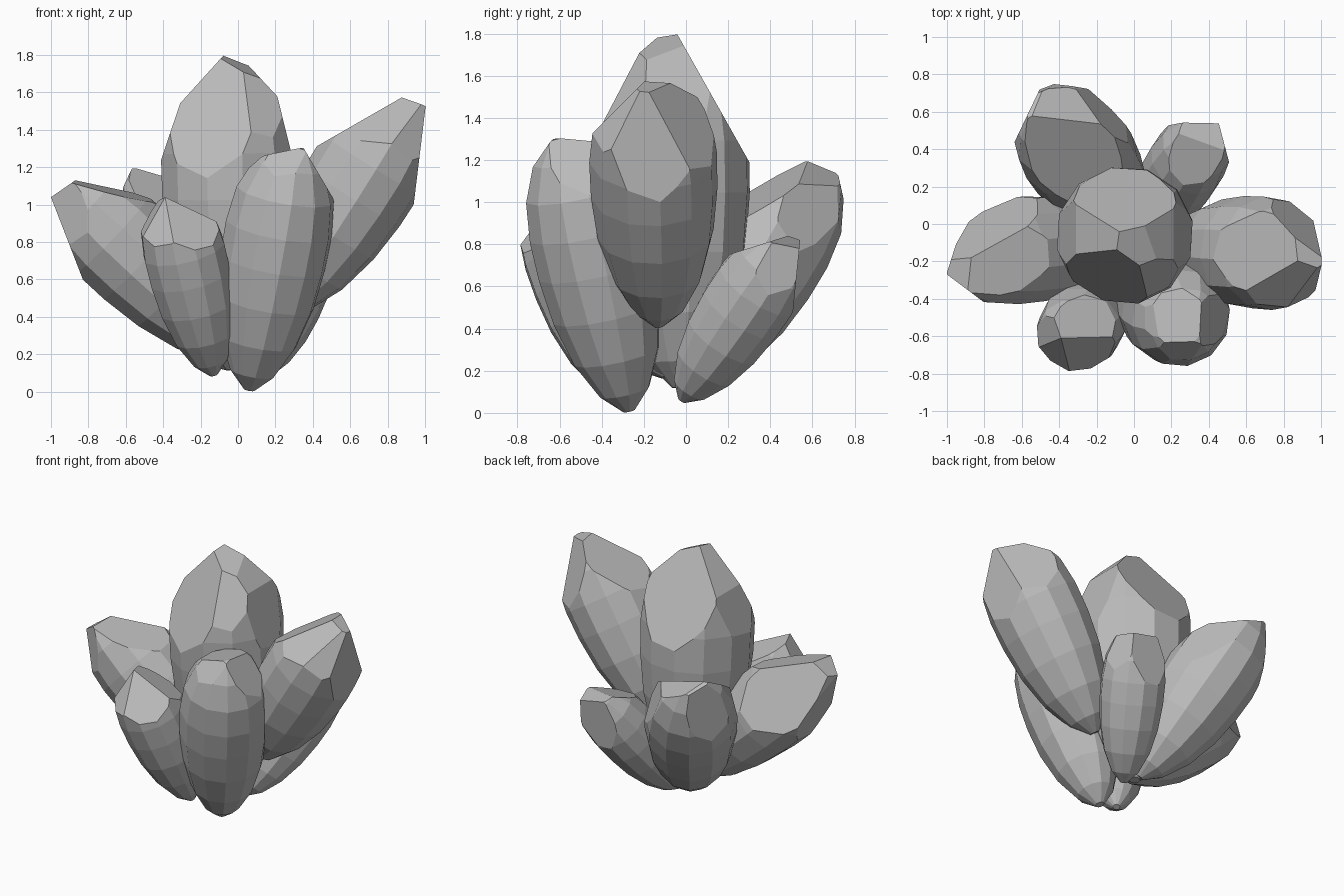
import bpy, bmesh, math
from mathutils import Vector

if "Cube" in bpy.data.objects:
    bpy.data.objects.remove(bpy.data.objects["Cube"])

grey = bpy.data.materials.new("stone grey")
grey.diffuse_color = (0.5, 0.5, 0.5, 1)
grey.use_nodes = True
grey.node_tree.nodes["Principled BSDF"].inputs["Base Color"].default_value = grey.diffuse_color

SIDES = 12
# (position along axis, radius factor): narrow root, belly above the middle
PROFILE = [(0, .1), (.07, .42), (.2, .72), (.36, .91), (.52, .99),
           (.66, 1), (.8, .92), (.92, .68), (1, .38)]


def crystal(name, root, tip, radius, cuts, turn=0.0):
    """Faceted spindle from root to tip, its end chiselled by planes (point, outward normal)."""
    root, tip = Vector(root), Vector(tip)
    axis = tip - root
    rot = Vector((0, 0, 1)).rotation_difference(axis)
    bm = bmesh.new()
    rings = []
    for t, f in PROFILE:
        ring = []
        for i in range(SIDES):
            a = 2 * math.pi * i / SIDES + turn
            off = Vector((math.cos(a), math.sin(a), 0)) * radius * f
            ring.append(bm.verts.new(root + axis * t + rot @ off))
        rings.append(ring)
    for lo, hi in zip(rings, rings[1:]):
        for i in range(SIDES):
            j = (i + 1) % SIDES
            bm.faces.new((lo[i], lo[j], hi[j], hi[i]))
    bm.faces.new(rings[0][::-1])
    bm.faces.new(rings[-1])
    for point, normal in cuts:
        res = bmesh.ops.bisect_plane(
            bm, geom=bm.verts[:] + bm.edges[:] + bm.faces[:], dist=1e-5,
            plane_co=point, plane_no=Vector(normal).normalized(), clear_outer=True)
        edges = [e for e in res["geom_cut"]
                 if isinstance(e, bmesh.types.BMEdge) and e.is_boundary]
        if len(edges) > 2:
            bmesh.ops.contextual_create(bm, geom=edges)
    bmesh.ops.recalc_face_normals(bm, faces=bm.faces[:])
    me = bpy.data.meshes.new(name)
    bm.to_mesh(me)
    bm.free()
    me.materials.append(grey)
    ob = bpy.data.objects.new(name, me)
    bpy.context.collection.objects.link(ob)


# tall middle crystal
crystal("centre_crystal", (-.03, -.03, .12), (-.06, -.08, 1.88), .37, [
    ((-.08, -.04, 1.795), (0, .87, .49)),
    ((-.08, -.05, 1.795), (-.74, 0, .67)),
    ((-.31, -.05, 1.54), (-.95, 0, .32)),
    ((-.08, -.05, 1.795), (.4, -.2, .9)),
    ((.06, -.1, 1.74), (.73, 0, .68)),
    ((.21, -.1, 1.58), (.97, 0, .24)),
    ((0, -.19, 1.75), (-.35, -.85, .4)),
    ((.05, -.19, 1.74), (.45, -.75, .45))], .2)

# two large side crystals
crystal("right_crystal", (.22, -.13, .42), (.97, -.17, 1.62), .305, [
    ((.87, -.15, 1.57), (-.5, 0, .87)),
    ((1.0, -.2, 1.5), (.99, 0, -.12)),
    ((.87, -.15, 1.57), (.36, .1, .93)),
    ((.9, -.24, 1.53), (0, -.7, .7)),
    ((1.0, -.24, 1.48), (.6, -.75, .3)),
    ((.88, -.04, 1.45), (.6, .7, .3))], .1)
crystal("left_crystal", (.02, -.08, .18), (-1.03, -.18, 1.18), .29, [
    ((-.87, -.18, 1.13), (.26, -.1, .96)),
    ((-.87, -.18, 1.13), (-.37, .83, .42)),
    ((-1.0, -.26, 1.04), (-.93, 0, -.36)),
    ((-.87, -.18, 1.13), (-.57, 0, .82)),
    ((-1.0, -.26, 1.04), (-.95, .3, 0)),
    ((-1.0, -.27, 1.04), (-.6, -.8, 0))], .25)

# front pair
crystal("front_left_crystal", (-.13, -.33, .09), (-.37, -.67, 1.1), .225, [
    ((-.39, -.61, 1.04), (-.85, -.2, .52)),
    ((-.39, -.61, 1.04), (.3, -.75, .6)),
    ((-.39, -.61, 1.04), (-.5, -.75, .45)),
    ((-.39, -.61, 1.04), (.4, .3, .86))], .3)
crystal("front_right_crystal", (.06, -.27, .01), (.3, -.56, 1.32), .29, [
    ((.3, -.57, 1.29), (-.2, .1, .97)),
    ((.37, -.6, 1.27), (.85, 0, .5)),
    ((.25, -.68, 1.22), (-.1, -.8, .6)),
    ((.05, -.55, 1.19), (-.65, 0, .76)),
    ((0, 0, 0), (0, 0, -1))], .15)

# back pair
crystal("back_left_crystal", (-.04, 0, .13), (-.47, .62, 1.2), .3, [
    ((-.48, .57, 1.175), (.2, -.45, .86)),
    ((-.48, .57, 1.175), (.3, .26, .92)),
    ((-.4, .72, 1.13), (.1, .78, .62)),
    ((-.4, .77, 1.06), (0, 1, -.1)),
    ((-.6, .52, 1.0), (-.9, .43, 0)),
    ((-.22, .64, 1.0), (.75, .55, .3))], .05)
crystal("back_right_crystal", (.07, -.02, .06), (.4, .52, .86), .21, [
    ((.38, .42, .82), (0, -.3, .95)),
    ((.4, .45, .815), (.2, .25, .95)),
    ((.4, .54, .8), (0, 1, -.1)),
    ((.49, .4, .7), (.95, .25, 0))], .2)
